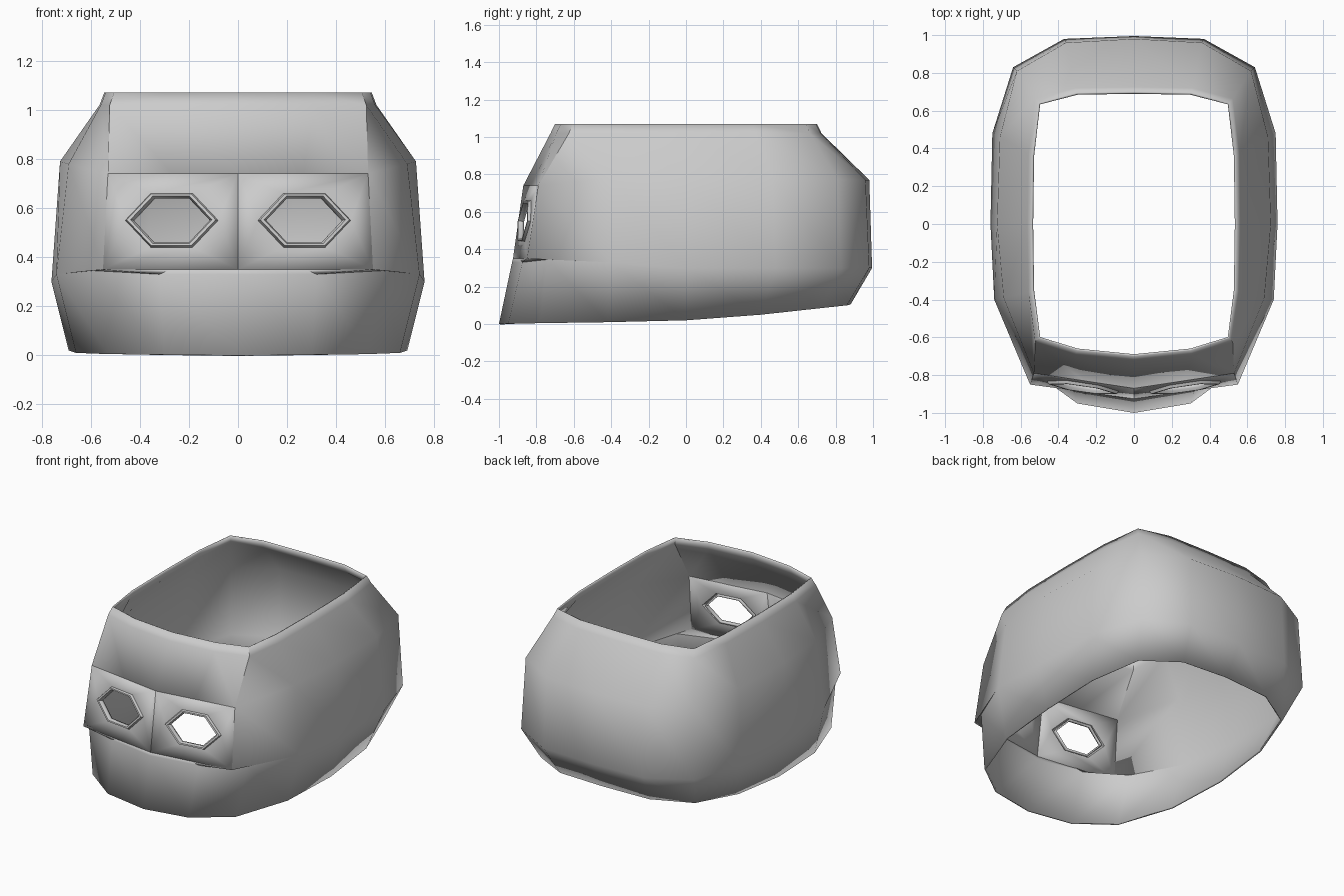
import bpy, bmesh, math
from mathutils import Vector

cube = bpy.data.objects.get("Cube")
if cube:
    bpy.data.objects.remove(cube, do_unlink=True)

grey = bpy.data.materials.new("light grey")
grey.use_nodes = True
grey.diffuse_color = (0.6, 0.6, 0.6, 1)
grey.node_tree.nodes["Principled BSDF"].inputs["Base Color"].default_value = (0.6, 0.6, 0.6, 1)


def finish(bm, name, angle):
    """Turn a bmesh into a thin, smooth shaded sheet."""
    mesh = bpy.data.meshes.new(name)
    bm.to_mesh(mesh)
    bm.free()
    mesh.materials.append(grey)
    obj = bpy.data.objects.new(name, mesh)
    bpy.context.collection.objects.link(obj)
    bpy.ops.object.select_all(action='DESELECT')
    obj.select_set(True)
    bpy.context.view_layer.objects.active = obj
    bpy.ops.object.shade_smooth_by_angle(angle=math.radians(angle))
    solid = obj.modifiers.new("thickness", 'SOLIDIFY')
    solid.thickness = 0.012
    solid.offset = -1
    return obj


# Half rings from front centre round to back centre
rim = [(0, -.70, 1.07), (.30, -.67, 1.07), (.505, -.605, 1.07), (.54, -.35, 1.07), (.545, 0, 1.07),
       (.54, .36, 1.07), (.505, .64, 1.07), (.30, .695, 1.07), (0, .70, 1.07)]
brow = [(0, -.87, .74), (.265, -.83, .74), (.53, -.79, .74), (.69, -.39, .78), (.725, 0, .79),
        (.71, .46, .785), (.62, .81, .775), (.36, .96, .77), (0, .98, .77)]
cheek = [(0, -.93, .33), (.32, -.875, .33), (.59, -.74, .345), (.74, -.40, .33), (.76, 0, .30),
         (.75, .48, .30), (.64, .83, .30), (.37, .98, .30), (0, .995, .30)]
hem = [(0, -1, 0), (.30, -.95, .003), (.53, -.78, .005), (.66, -.42, .01), (.69, 0, .02),
       (.67, .40, .05), (.57, .72, .085), (.33, .86, .10), (0, .88, .105)]
lip = [(x * 1.035, y * 1.035, 1.02) for x, y, z in rim]
ledge = [(0, -.925, .35), (.275, -.8875, .35), (.55, -.85, .35)] + cheek[3:]

# Shell: skin the rings, leaving an opening for the eye plates
bm = bmesh.new()
rings = [rim, lip, brow, ledge, cheek, hem]
for side in (1, -1):
    grid = [[bm.verts.new((side * x, y, z)) for x, y, z in ring] for ring in rings]
    for r in range(len(rings) - 1):
        for c in range(8):
            if (r == 2 and c < 2) or (r == 3 and c > 2):
                continue
            quad = [grid[r][c], grid[r + 1][c], grid[r + 1][c + 1], grid[r][c + 1]]
            bm.faces.new(quad if side > 0 else quad[::-1])
bmesh.ops.remove_doubles(bm, verts=bm.verts, dist=0.0005)
finish(bm, "head_shell", 50)

# Eye plates: flat panels with a hexagonal hole and a raised frame
top_in, top_out = Vector(brow[0]), Vector(brow[2])
low_in, low_out = Vector(ledge[0]), Vector(ledge[2])


def on_plate(x, z, lift):
    t = (z - low_in.z) / (top_in.z - low_in.z)
    a, b = low_in.lerp(top_in, t), low_out.lerp(top_out, t)
    p = a.lerp(b, x / b.x)
    return p + Vector((.14, -.97, .14)) * lift


hexagon = [(-.155, 0), (-.07, -.09), (.07, -.09), (.155, 0), (.07, .09), (-.07, .09)]
frame = [(1.22, 0), (1.17, .016), (1.07, .016), (1, 0), (1, -.015)]  # scale, lift

bm = bmesh.new()
for side in (1, -1):
    def add(p):
        return bm.verts.new((side * p.x, p.y, p.z))

    def face(verts):
        bm.faces.new(verts if side > 0 else verts[::-1])

    bl, br, tr, tl = [add(p) for p in (low_in, low_out, top_out, top_in)]
    loops = [[add(on_plate(.27 + x * s, .55 + z * s, lift)) for x, z in hexagon] for s, lift in frame]
    h = loops[0]
    face([bl, br, h[2], h[1]])
    face([tr, tl, h[5], h[4]])
    for ring in ((bl, h[1], h[0]), (bl, h[0], tl), (tl, h[0], h[5]),
                 (br, h[3], h[2]), (br, tr, h[3]), (tr, h[4], h[3])):
        face(list(ring))
    for outer, inner in zip(loops, loops[1:]):
        for i in range(6):
            j = (i + 1) % 6
            face([outer[i], outer[j], inner[j], inner[i]])
finish_bm = bm
bmesh.ops.recalc_face_normals(finish_bm, faces=finish_bm.faces)
# Keep every panel facing outward
for f in finish_bm.faces:
    f.normal_update()
panels = [f for f in finish_bm.faces if f.calc_area() > 0.015]
if sum(f.normal.y for f in panels) > 0:
    bmesh.ops.reverse_faces(finish_bm, faces=finish_bm.faces)
finish(finish_bm, "eye_plates", 50)
